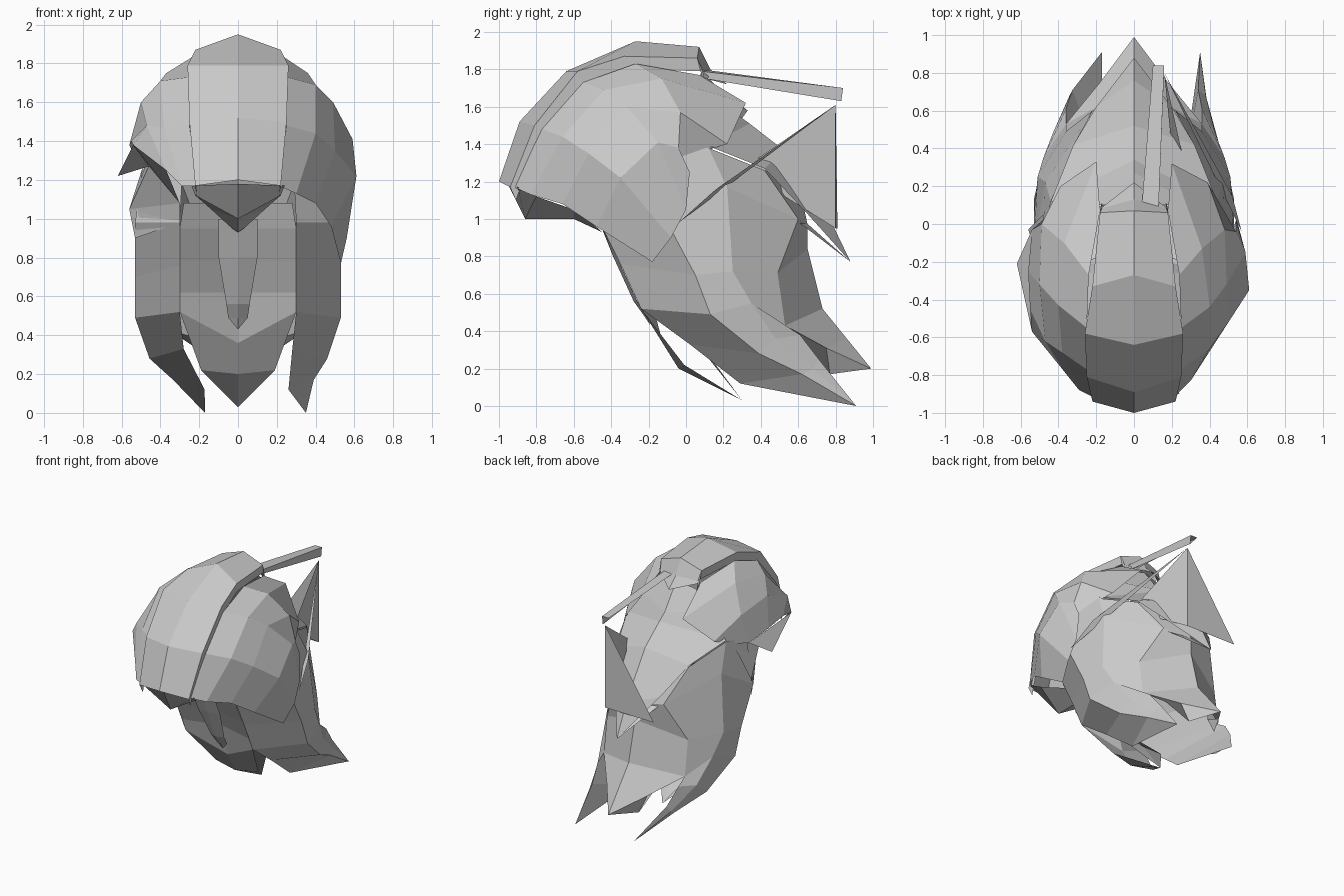
import bpy
import bmesh
from mathutils import Vector

default_cube = bpy.data.objects.get("Cube")
if default_cube:
    bpy.data.objects.remove(default_cube)

# One plain colour for everything
grey = bpy.data.materials.new("plain_grey")
grey.diffuse_color = (0.6, 0.6, 0.6, 1)
grey.use_nodes = True
grey.node_tree.nodes["Principled BSDF"].inputs["Base Color"].default_value = grey.diffuse_color


def finish(name, mesh_data, mirrored=False):
    """Turn bmesh data into a flat-shaded object, optionally mirrored on x."""
    bmesh.ops.remove_doubles(mesh_data, verts=mesh_data.verts, dist=0.001)
    bmesh.ops.recalc_face_normals(mesh_data, faces=mesh_data.faces)
    mesh = bpy.data.meshes.new(name)
    mesh_data.to_mesh(mesh)
    mesh_data.free()
    mesh.materials.append(grey)
    part = bpy.data.objects.new(name, mesh)
    bpy.context.collection.objects.link(part)
    if mirrored:
        mirror = part.modifiers.new("Mirror", "MIRROR")
        mirror.use_clip = True
    return part


def sheet(name, rows, mirrored=False, change=None):
    """Skin a grid of points; repeated points collapse into tips."""
    bm = bmesh.new()
    grid = []
    for row in rows:
        points = [Vector(point) for point in row]
        if change:
            points = [change(point) for point in points]
        grid.append([bm.verts.new(point) for point in points])
    for upper, lower in zip(grid, grid[1:]):
        for i in range(len(upper) - 1):
            corners = (upper[i], upper[i + 1], lower[i + 1], lower[i])
            distinct = []
            for corner in corners:
                if all((corner.co - other.co).length > 0.001 for other in distinct):
                    distinct.append(corner)
            if len(distinct) > 2:
                bm.faces.new(distinct)
    return finish(name, bm, mirrored)


def ridge_rows(stations):
    """Half strip rows from (half width, edge y, edge z, centre y, centre z)."""
    return [[(w, ey, ez), (0, cy, cz)] for w, ey, ez, cy, cz in stations]


def closed(rows):
    """Join the last column back to the first."""
    return [row + row[:1] for row in rows]


def facets(name, *polygons):
    """Make loose flat pieces from corner points."""
    bm = bmesh.new()
    for polygon in polygons:
        bm.faces.new([bm.verts.new(corner) for corner in polygon])
    return finish(name, bm)


# Raised centre crest running over the crown, with shallow side walls
crest = [
    (.22, -.94, 1.17, -1, 1.2),
    (.25, -.81, 1.5, -.89, 1.52),
    (.26, -.58, 1.79, -.64, 1.79),
    (.22, -.33, 1.87, -.27, 1.95),
    (.18, .06, 1.86, .07, 1.92),
    (.18, .08, 1.78, .13, 1.8),
    (.17, .07, 1.76, .22, 1.72),
]
crest_rows = []
for edge, centre in ridge_rows(crest):
    x, y, z = edge
    crest_rows.append([(x - .01, y + .03, z - .07), edge, centre])
sheet("centre_crest", crest_rows, mirrored=True)

# Broad left side of the cap, sweeping from the crest to its low pointed edge
left_cap = [
    [(.21, -.92, 1.17), (.25, -.77, 1.48), (.25, -.55, 1.73), (.24, -.27, 1.83), (.18, .07, 1.77)],
    [(.3, -.83, 1.13), (.4, -.66, 1.44), (.4, -.44, 1.69), (.36, -.13, 1.75), (.2, .32, 1.62)],
    [(.4, -.66, 1.08), (.5, -.52, 1.35), (.49, -.32, 1.6), (.48, -.03, 1.57), (.39, .22, 1.4)],
    [(.48, -.48, .96), (.61, -.35, 1.22), (.59, -.15, 1.41), (.54, -.04, 1.38), (.5, -.1, 1.31)],
    [(.53, -.18, .77), (.56, -.08, .9), (.55, .0, 1.05), (.54, .02, 1.25), (.5, -.1, 1.31)],
]
sheet("left_cap_side", left_cap)

# The right side is cut higher and hangs in one short point
right_cap = [
    [(-x, y, z) for x, y, z in left_cap[0]],
    [(-.29, -.88, 1.17), (-.38, -.68, 1.47), (-.4, -.43, 1.71), (-.37, -.1, 1.75), (-.2, .33, 1.58)],
    [(-.37, -.78, 1.25), (-.47, -.62, 1.48), (-.5, -.32, 1.6), (-.49, 0, 1.56), (-.39, .2, 1.4)],
    [(-.54, -.57, 1.38), (-.55, -.45, 1.4), (-.56, -.25, 1.38), (-.54, -.03, 1.34), (-.45, .05, 1.34)],
]
sheet("right_cap_side", right_cap)
cap_corner = (-.54, -.57, 1.38)
cap_point = (-.62, -.21, 1.22)
cap_notch = (-.46, -.3, 1.27)
temple_corner = (-.56, -.03, 1.05)
brow = (-.3, -.46, 1.08)
facets(
    "right_cap_point",
    [cap_corner, cap_point, cap_notch],
    [cap_corner, cap_point, (-.54, -.03, 1.34)],
    [cap_corner, cap_notch, brow, (-.37, -.78, 1.25)],
)
facets(
    "right_temple",
    [cap_notch, temple_corner, brow],
    [temple_corner, (-.3, -.45, .98), brow],
    [temple_corner, (-.53, -.08, .9), (-.3, -.45, .98)],
    [cap_notch, temple_corner, (-.48, .05, 1.3)],
)

# Long side locks: inner front, outer ridge, outer face, back edge
lock_rows = [
    [(.28, -.2, 1.35), (.48, -.08, 1.36), (.44, .12, 1.38), (.32, .42, 1.26)],
    [(.3, -.46, .98), (.53, -.1, .98), (.47, .22, 1.17), (.22, .6, 1)],
    [(.3, -.35, .76), (.53, .05, .7), (.51, .25, .72), (.36, .49, .71)],
    [(.3, -.24, .52), (.53, .13, .49), (.48, .35, .55), (.36, .53, .43)],
    [(.28, .02, .33), (.46, .39, .28), (.43, .48, .36), (.36, .61, .38)],
    [(.26, .29, .12), (.39, .62, .17), (.38, .68, .2), (.34, .71, .25)],
    [(.35, .91, 0)] * 4,
]


def right_lock(point):
    """Mirror, and curl the tip inwards."""
    curl = .18 * max(0, (.3 - point.z) / .3) ** 1.4
    return Vector((curl - point.x, point.y, point.z))


sheet("left_side_lock", closed(lock_rows))
sheet("right_side_lock", closed(lock_rows), change=right_lock)

# Sloping, hollowed front panel ending in a chin point, with its own back
panel = [
    (.28, -.5, 1.08, -.42, 1.08),
    (.3, -.45, .95, -.37, .95),
    (.3, -.36, .78, -.28, .78),
    (.3, -.28, .62, -.2, .62),
    (.3, -.24, .52, -.13, .36),
    (.19, -.01, .22, -.04, .2),
    (0, .3, .03, .3, .03),
    (.21, .06, .33, .1, .3),
    (.3, -.22, .53, -.1, .5),
]
sheet("front_panel", ridge_rows(panel), mirrored=True)

# Narrow strip hanging over the front panel
strip = [
    (.1, -.46, 1.0, -.47, 1.0),
    (.1, -.37, .8, -.39, .8),
    (.06, -.26, .56, -.28, .56),
    (.05, -.21, .49, -.23, .49),
    (0, -.19, .43, -.19, .43),
]
sheet("hanging_strip", ridge_rows(strip), mirrored=True)

# Beak under the front rim
beak = [
    (.24, -.9, 1.17, -.95, 1.18),
    (.22, -.8, 1.12, -.86, 1),
    (.14, -.6, 1.05, -.6, 1),
    (.03, -.47, .95, -.45, .93),
]
sheet("front_beak", ridge_rows(beak), mirrored=True)

# Upper back lock, from crown to a short point
upper_lock = [
    (.18, .1, 1.72, .12, 1.76),
    (.3, .12, 1.58, .27, 1.56),
    (.44, .12, 1.39, .34, 1.51),
    (.32, .42, 1.27, .52, 1.37),
    (.2, .62, 1.06, .76, 1.02),
    (0, .88, .77, .88, .77),
    (.2, .58, 1, .62, 1),
]
sheet("upper_back_lock", ridge_rows(upper_lock), mirrored=True)

# Lower back lock, flicking out to a long point: underside, edge, centre
lower_lock = [
    [(.32, .42, 1.26), (.32, .42, 1.26), (0, .6, 1.2)],
    [(.22, .6, 1), (.22, .6, 1), (0, .65, .97)],
    [(.3, .45, .7), (.36, .49, .71), (0, .65, .84)],
    [(.2, .6, .38), (.36, .53, .43), (0, .73, .52)],
    [(.12, .77, .17), (.18, .75, .31), (0, .86, .36)],
    [(0, .99, .2)] * 3,
]
sheet("lower_back_lock", lower_lock, mirrored=True)

# Loose ribbon behind the crown
ribbon_rows = [
    [(.04, .08, 1.8), (.13, .08, 1.79), (.12, .1, 1.75)],
    [(.1, .84, 1.7), (.16, .84, 1.7), (.16, .83, 1.63)],
]
sheet("crown_ribbon", closed(ribbon_rows))

# Thin pointed banner standing behind the head, with a cord to the left lock
banner_top = (.16, .8, 1.61)
banner_foot = (.16, .8, .95)
facets(
    "back_banner",
    [banner_top, banner_foot, (.2, .4, 1.2), (.26, .35, 1.3)],
    [banner_top, banner_foot, (-.28, .81, .95)],
    [banner_top, (.57, -.04, .98), (.52, .15, 1.15)],
)
